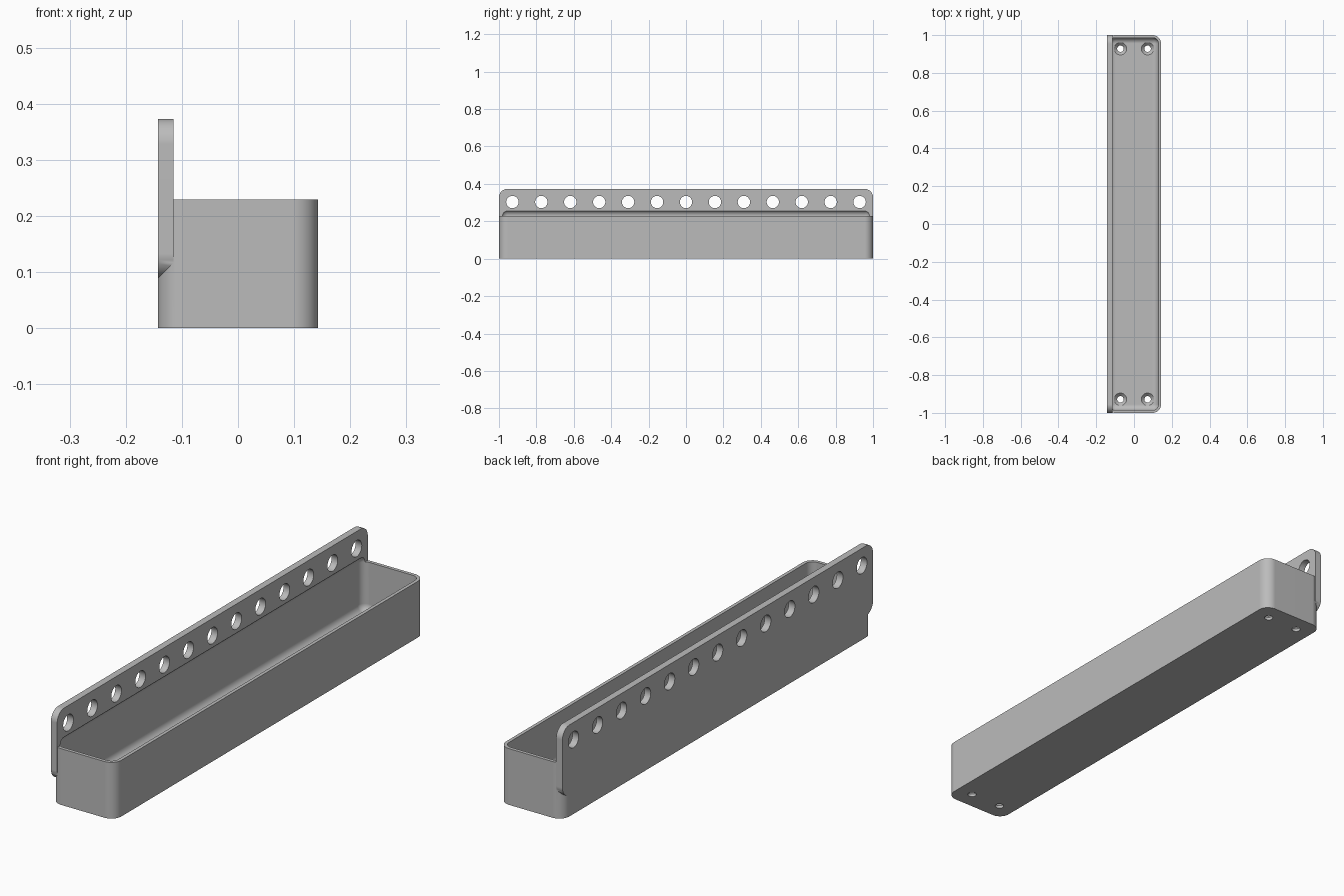
import bpy, bmesh
from math import pi, sin, cos
from mathutils import Matrix, Vector

cube = bpy.data.objects.get("Cube")
if cube:
    bpy.data.objects.remove(cube, do_unlink=True)

HALF_W, HALF_L = 0.143, 1.0        # outer half width and half length
RIM, TOP = 0.229, 0.373            # tray rim and plate top heights
PLATE_LOW, PLATE_T = 0.088, 0.028  # plate underside and thickness
WALL, FLOOR, R = 0.014, 0.028, 0.045
R_IN = R - WALL

grey = bpy.data.materials.new("mid_grey")
grey.use_nodes = True
colour = (0.5, 0.5, 0.5, 1)
grey.diffuse_color = colour
grey.node_tree.nodes["Principled BSDF"].inputs["Base Color"].default_value = colour


def make_object(name, bm):
    bmesh.ops.recalc_face_normals(bm, faces=bm.faces)
    mesh = bpy.data.meshes.new(name)
    bm.to_mesh(mesh)
    bm.free()
    mesh.materials.append(grey)
    obj = bpy.data.objects.new(name, mesh)
    bpy.context.collection.objects.link(obj)
    return obj


def rounded_slab(name, u0, u1, v0, v1, radius, place, depth, steps=12):
    """Rounded rectangle in (u, v), mapped to 3D by place and extruded."""
    bm = bmesh.new()
    verts = []
    corners = [(u1, v1, -1, -1), (u0, v1, 1, -1), (u0, v0, 1, 1), (u1, v0, -1, 1)]
    for q, (u, v, su, sv) in enumerate(corners):
        for i in range(steps + 1):
            a = (q + i / steps) * pi / 2
            verts.append(bm.verts.new(place(u + radius * (su + cos(a)),
                                            v + radius * (sv + sin(a)))))
    face = bm.faces.new(verts)
    ext = bmesh.ops.extrude_face_region(bm, geom=[face])
    moved = [e for e in ext["geom"] if isinstance(e, bmesh.types.BMVert)]
    bmesh.ops.translate(bm, verts=moved, vec=depth)
    return make_object(name, bm)


def add_cone(bm, centre, r_low, r_high, depth, turn=Matrix()):
    bmesh.ops.create_cone(bm, cap_ends=True, segments=40, radius1=r_low, radius2=r_high,
                          depth=depth, matrix=Matrix.Translation(centre) @ turn)


def combine(target, other, operation):
    mod = target.modifiers.new(other.name, 'BOOLEAN')
    mod.operation, mod.solver, mod.object = operation, 'EXACT', other
    bpy.context.view_layer.objects.active = target
    bpy.ops.object.modifier_apply(modifier=mod.name)
    bpy.data.objects.remove(other, do_unlink=True)


# Tray block and the tall mounting plate along its long side
tray = rounded_slab("tray_with_mounting_plate", -HALF_W, HALF_W, -HALF_L, HALF_L, R,
                    lambda u, v: (u, v, 0), Vector((0, 0, RIM)))
plate = rounded_slab("mounting_plate", -HALF_L, HALF_L, PLATE_LOW, TOP, R,
                     lambda u, v: (-HALF_W, u, v), Vector((PLATE_T, 0, 0)))
combine(tray, plate, 'UNION')

# Cavity: fully rounded box that also scoops into the plate above the rim
bm = bmesh.new()
height = RIM + R_IN - FLOOR
bmesh.ops.create_cube(bm, size=1)
bmesh.ops.scale(bm, verts=bm.verts,
                vec=(2 * (HALF_W - WALL), 2 * (HALF_L - WALL), height))
bmesh.ops.translate(bm, verts=bm.verts, vec=(0, 0, FLOOR + height / 2))
bmesh.ops.bevel(bm, geom=bm.edges[:], offset=R_IN, segments=10, profile=0.5,
                affect='EDGES', clamp_overlap=True)
combine(tray, make_object("cavity_cutter", bm), 'DIFFERENCE')

# Row of plate holes, and the screw holes through the floor
bm = bmesh.new()
across = Matrix.Rotation(pi / 2, 4, 'Y')
for i in range(13):
    add_cone(bm, (-HALF_W + PLATE_T / 2, (i - 6) * 0.1547, 0.303), 0.033, 0.033, 0.1, across)
screws = [(x, y) for x in (-0.072, 0.072) for y in (-0.928, 0.928)]
for x, y in screws:
    add_cone(bm, (x, y, 0.01), 0.017, 0.017, 0.08)
combine(tray, make_object("hole_cutter", bm), 'DIFFERENCE')

# Countersinks for the screw holes
bm = bmesh.new()
for x, y in screws:
    add_cone(bm, (x, y, 0.025), 0.015, 0.045, 0.03)
combine(tray, make_object("countersink_cutter", bm), 'DIFFERENCE')

# Smooth fillets, crisp edges, flat broad faces
bpy.ops.object.select_all(action='DESELECT')
tray.select_set(True)
bpy.context.view_layer.objects.active = tray
bpy.ops.object.shade_smooth_by_angle()
weighted = tray.modifiers.new("weighted_normals", 'WEIGHTED_NORMAL')
weighted.keep_sharp = True
